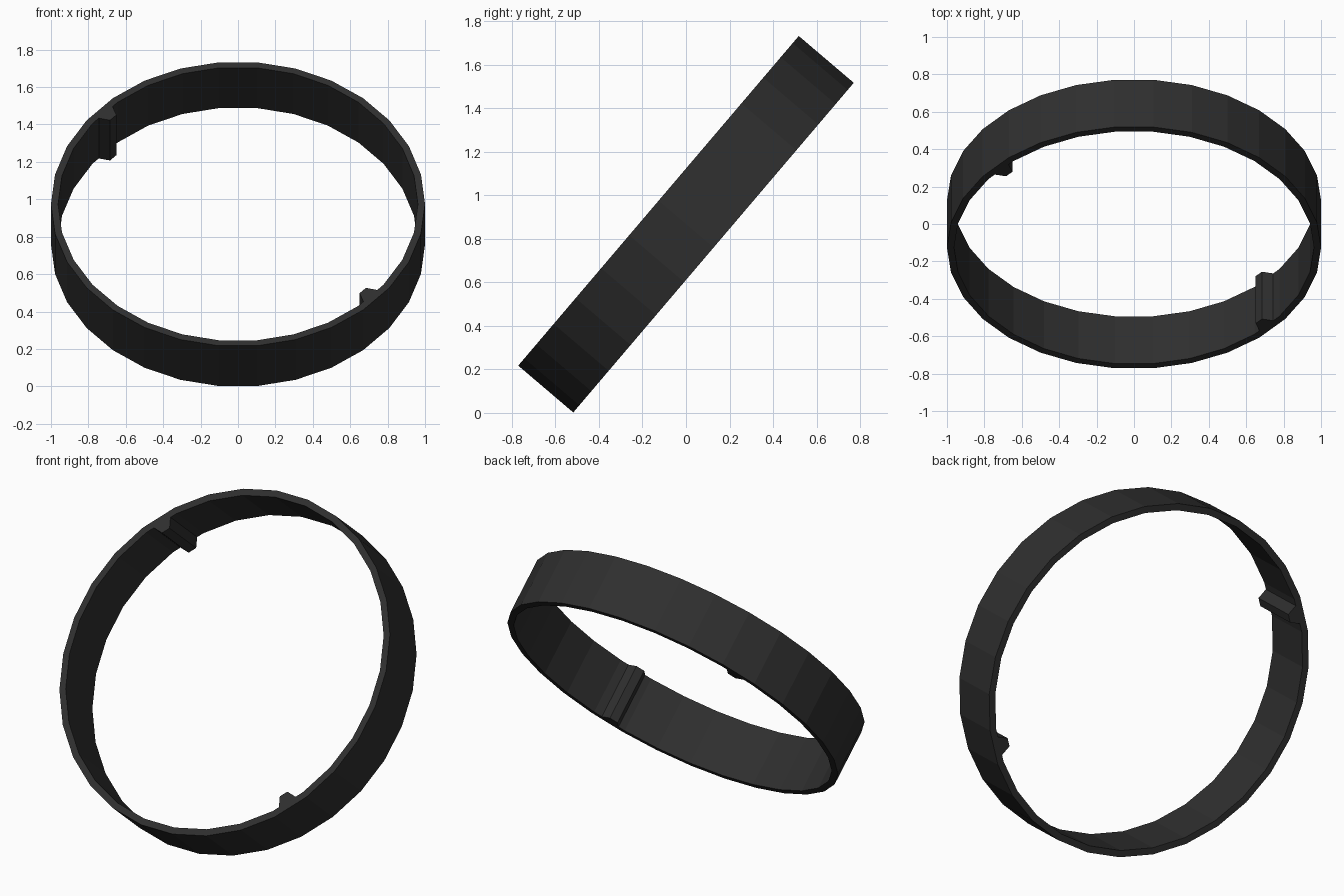
import bpy, bmesh, math
from mathutils import Matrix

if "Cube" in bpy.data.objects:
    bpy.data.objects.remove(bpy.data.objects["Cube"])

SIDES, R_OUT, R_IN, HALF = 30, 1.0, 0.962, 0.166
TILT = math.radians(49.6)
PLACE = Matrix.Translation((0, 0, 0.867)) @ Matrix.Rotation(TILT, 4, 'X')

mat = bpy.data.materials.new("dark_grey")
mat.diffuse_color = (0.028, 0.028, 0.028, 1)
mat.use_nodes = True
mat.node_tree.nodes["Principled BSDF"].inputs["Base Color"].default_value = mat.diffuse_color


def finish(bm, name, matrix):
    bmesh.ops.recalc_face_normals(bm, faces=bm.faces[:])
    me = bpy.data.meshes.new(name)
    bm.to_mesh(me)
    bm.free()
    me.materials.append(mat)
    ob = bpy.data.objects.new(name, me)
    ob.matrix_world = matrix
    bpy.context.collection.objects.link(ob)


# Flat-sided band: rectangular section swept round a circle
bm = bmesh.new()
section = [(R_OUT, -HALF), (R_OUT, HALF), (R_IN, HALF), (R_IN, -HALF)]
rings = []
for i in range(SIDES):
    a = 2 * math.pi * i / SIDES
    rings.append([bm.verts.new((r * math.cos(a), r * math.sin(a), z)) for r, z in section])
for i in range(SIDES):
    p, q = rings[i], rings[(i + 1) % SIDES]
    for j in range(4):
        k = (j + 1) % 4
        bm.faces.new((p[j], q[j], q[k], p[k]))
finish(bm, "ring_band", PLACE)

# Two opposite tapered lugs on the inside, running the full band width
for name, deg in (("lug_lower", -42.3), ("lug_upper", 137.7)):
    bm = bmesh.new()
    profile = [(0.975, -0.065), (0.975, 0.065), (0.902, 0.025), (0.902, -0.025)]
    face = bm.faces.new([bm.verts.new((x, y, -HALF)) for x, y in profile])
    ext = bmesh.ops.extrude_face_region(bm, geom=[face], use_keep_orig=True)
    top = [g for g in ext["geom"] if isinstance(g, bmesh.types.BMVert)]
    bmesh.ops.translate(bm, verts=top, vec=(0, 0, 2 * HALF))
    finish(bm, name, PLACE @ Matrix.Rotation(math.radians(deg), 4, 'Z'))
